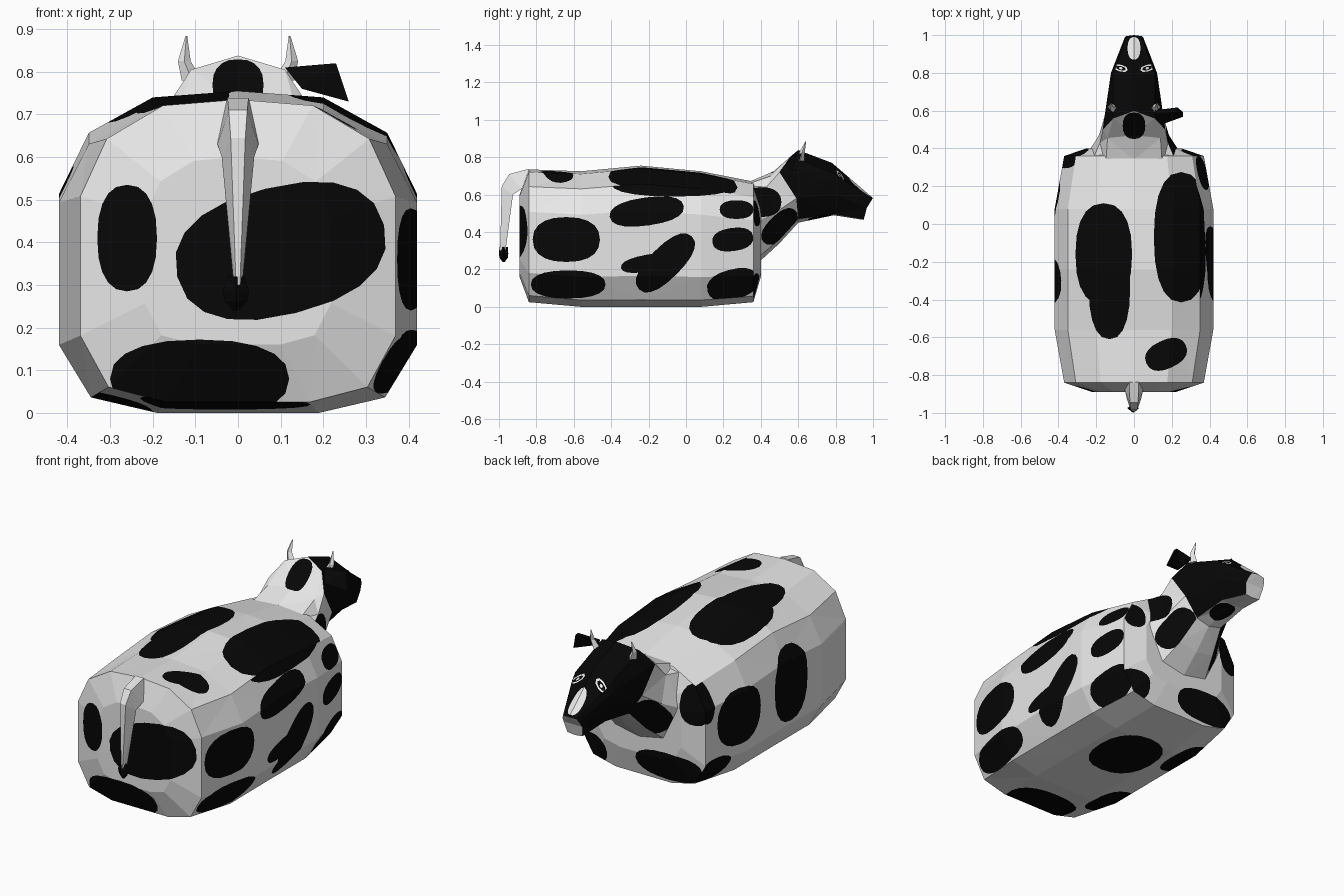
import bpy, bmesh, math
from mathutils import Vector

if "Cube" in bpy.data.objects:
    bpy.data.objects.remove(bpy.data.objects["Cube"])


def material(name, rgb):
    m = bpy.data.materials.new(name)
    m.diffuse_color = (*rgb, 1)
    m.use_nodes = True
    m.node_tree.nodes["Principled BSDF"].inputs["Base Color"].default_value = m.diffuse_color
    return m


WHITE, BLACK = 0, 1
MATS = [material("white_hide", (0.8, 0.8, 0.8)),
        material("black_hide", (0.002, 0.002, 0.002))]


def mirrored(half):
    """Closed ring from a half outline whose ends lie on x = 0."""
    return half + [(-x, y, z) for x, y, z in reversed(half[1:-1])]


def diamond(c, r, ry=None):
    x, y, z = c
    ry = ry or r
    return [(x + r, y, z), (x, y + ry, z), (x - r, y, z), (x, y - ry, z)]


def loft(rings, colour=WHITE):
    """Skin a row of rings, cap the ends and split into flat triangles."""
    bm = bmesh.new()
    rows = [[bm.verts.new(p) for p in r] for r in rings]
    n = len(rows[0])
    for a, b in zip(rows, rows[1:]):
        for i in range(n):
            j = (i + 1) % n
            bm.faces.new((a[i], a[j], b[j], b[i]))
    bm.faces.new(rows[0])
    bm.faces.new(rows[-1])
    bmesh.ops.recalc_face_normals(bm, faces=bm.faces[:])
    bmesh.ops.triangulate(bm, faces=bm.faces[:])
    for f in bm.faces:
        f.material_index = colour
    return bm


def patch(bm, side, u, v, ru, rv, tilt=0, colour=BLACK, n=20):
    """Cut an oval into the faces that look towards side, and colour it."""
    axis = "xyz".index(side[1])
    sign = 1 if side[0] == "+" else -1
    ua, va = [i for i in range(3) if i != axis]

    def at(a, b):
        p = Vector((0, 0, 0))
        p[ua], p[va] = a, b
        return p

    c, s = math.cos(math.radians(tilt)), math.sin(math.radians(tilt))
    pts = []
    for i in range(n):
        t = 2 * math.pi * i / n
        # slightly squared oval
        a, b = [r * math.copysign(abs(w) ** .85, w)
                for r, w in ((ru, math.cos(t)), (rv, math.sin(t)))]
        pts.append(at(u + a * c - b * s, v + a * s + b * c))
    bm.normal_update()
    faces = [f for f in bm.faces if f.normal[axis] * sign > 0.55]
    for p, q in zip(pts, pts[1:] + pts[:1]):
        if not faces:
            return
        e = q - p
        normal = at(e[va], -e[ua]).normalized()
        geom = (list({x for f in faces for x in f.verts})
                + list({x for f in faces for x in f.edges}) + faces)
        cut = bmesh.ops.bisect_plane(bm, geom=geom, dist=1e-5,
                                     plane_co=p, plane_no=normal)
        faces = [f for f in cut["geom"] if isinstance(f, bmesh.types.BMFace)
                 and (f.calc_center_median() - p).dot(normal) < 0]
    for f in faces:
        f.material_index = colour


def finish(name, bm):
    me = bpy.data.meshes.new(name)
    bm.to_mesh(me)
    bm.free()
    for m in MATS:
        me.materials.append(m)
    ob = bpy.data.objects.new(name, me)
    bpy.context.collection.objects.link(ob)


# Body: one barrel profile, scaled along the back
PROFILE = [(0, 0), (.19, 0), (.345, .05), (.42, .22), (.42, .45),
           (.42, .68), (.35, .87), (.2, .98), (0, 1)]


def barrel(y, wide, low, top):
    return mirrored([(x * wide, y, low + t * (top - low)) for x, t in PROFILE])


body = loft([barrel(*b) for b in (
    (-.89, .52, .16, .6), (-.84, .88, .025, .735), (-.56, 1, 0, .725),
    (-.24, 1, 0, .755), (.08, 1, 0, .725), (.36, .88, .025, .67),
    (.4, .6, .16, .58))])
SPOTS = {
    "-y": [(.1, .38, .25, .15, 14), (-.26, .41, .07, .125), (-.09, .08, .21, .092)],
    "+x": [(-.64, .36, .18, .12), (-.63, .12, .2, .075),
           (-.2, .235, .15, .045, 10), (-.11, .235, .2, .085, 45),
           (-.21, .51, .2, .075, 8), (-.06, .66, .34, .07),
           (.25, .36, .11, .062, 8), (.27, .52, .09, .05), (.25, .12, .14, .08, 15)],
    "-x": [(.12, .36, .16, .15), (-.3, .38, .14, .2), (.34, .5, .045, .11),
           (.28, .12, .11, .07)],
    "+z": [(.25, -.07, .145, .345), (-.16, -.16, .15, .27),
           (-.13, -.33, .11, .28), (.17, -.69, .115, .075, 25)],
    "-z": [(-.02, -.09, .17, .2), (-.03, -.78, .2, .13),
           (-.3, -.56, .1, .14), (-.32, .02, .09, .15)],
    "+y": [(.3, .1, .09, .08), (-.32, .49, .08, .11), (-.16, .12, .19, .08),
           (.31, .5, .06, .07)]}
for side, spots in SPOTS.items():
    for s in spots:
        patch(body, side, *s)
finish("body", body)

# Neck rising from the chest to the back of the head
POLL = [(0, .6, .45), (.08, .6, .47), (.15, .59, .58), (.166, .5, .72),
        (.11, .56, .805), (0, .6, .838)]
neck = loft([mirrored(h) for h in (
    [(0, .38, .23), (.15, .38, .26), (.25, .37, .45), (.24, .29, .63),
     (.15, .31, .65), (0, .34, .67)],
    [(0, .5, .34), (.11, .5, .36), (.185, .47, .5), (.18, .43, .64),
     (.14, .455, .7), (0, .47, .725)], POLL)])
patch(neck, "+x", .5, .43, .14, .065, 48)
patch(neck, "-x", .5, .43, .12, .06, 45)
patch(neck, "-x", .4, .56, .11, .08)
patch(neck, "-z", 0, .52, .06, .07)
finish("neck", neck)

# Head: black wedge with white muzzle, chin, blaze and eyes
head = loft([mirrored(h) for h in (
    POLL,
    [(0, .79, .49), (.07, .79, .497), (.115, .8, .6), (.122, .8, .67),
     (.11, .79, .715), (0, .78, .77)],
    [(0, .95, .465), (.045, .95, .47), (.056, .967, .53), (.05, .985, .56),
     (.04, .995, .578), (0, 1, .582)])], BLACK)
head.normal_update()
for f in head.faces:
    muzzle = f.normal.y > .7 and f.calc_center_median().y > .94
    if muzzle or f.normal.z < -.8:
        f.material_index = WHITE
patch(head, "-z", .01, .72, .06, .07)
patch(head, "+z", 0, .93, .034, .06, colour=WHITE)
for s in (1, -1):
    for ru, rv, colour in ((.038, .018, WHITE), (.027, .011, BLACK), (.009, .006, WHITE)):
        patch(head, "+z", s * .07, .825, ru, rv, 15 * s, colour, 8)
finish("head", head)

# Horns
for side, s in (("right", 1), ("left", -1)):
    finish(side + "_horn", loft([
        diamond((s * .108, .61, .78), .024), diamond((s * .126, .62, .825), .015),
        diamond((s * .121, .64, .884), .002)]))

# Single ear on the right
EAR = [(.11, .59, .81), (.23, .605, .82), (.26, .58, .73), (.15, .54, .76)]
finish("ear", loft([[(x, y + d, z) for x, y, z in EAR] for d in (-.012, .012)],
                   BLACK))

# Tail: outer ridge and wider inner side, then the tuft
TAIL = [(-.84, .738, -.8, .67, .055), (-.945, .71, -.88, .63, .048),
        (-.985, .645, -.925, .6, .038), (-.994, .3, -.965, .3, .01)]
finish("tail", loft([mirrored([(0, yo, zo), (w * .45, yo, zo), (w, yi, zi),
                               (0, yi, zi)]) for yo, zo, yi, zi, w in TAIL]))
finish("tail_tuft", loft([diamond((-.005, -.975, z), r, ry) for z, r, ry in (
    (.32, .02, .022), (.285, .031, .025), (.262, .026, .022), (.24, .006, .006))],
    BLACK))
